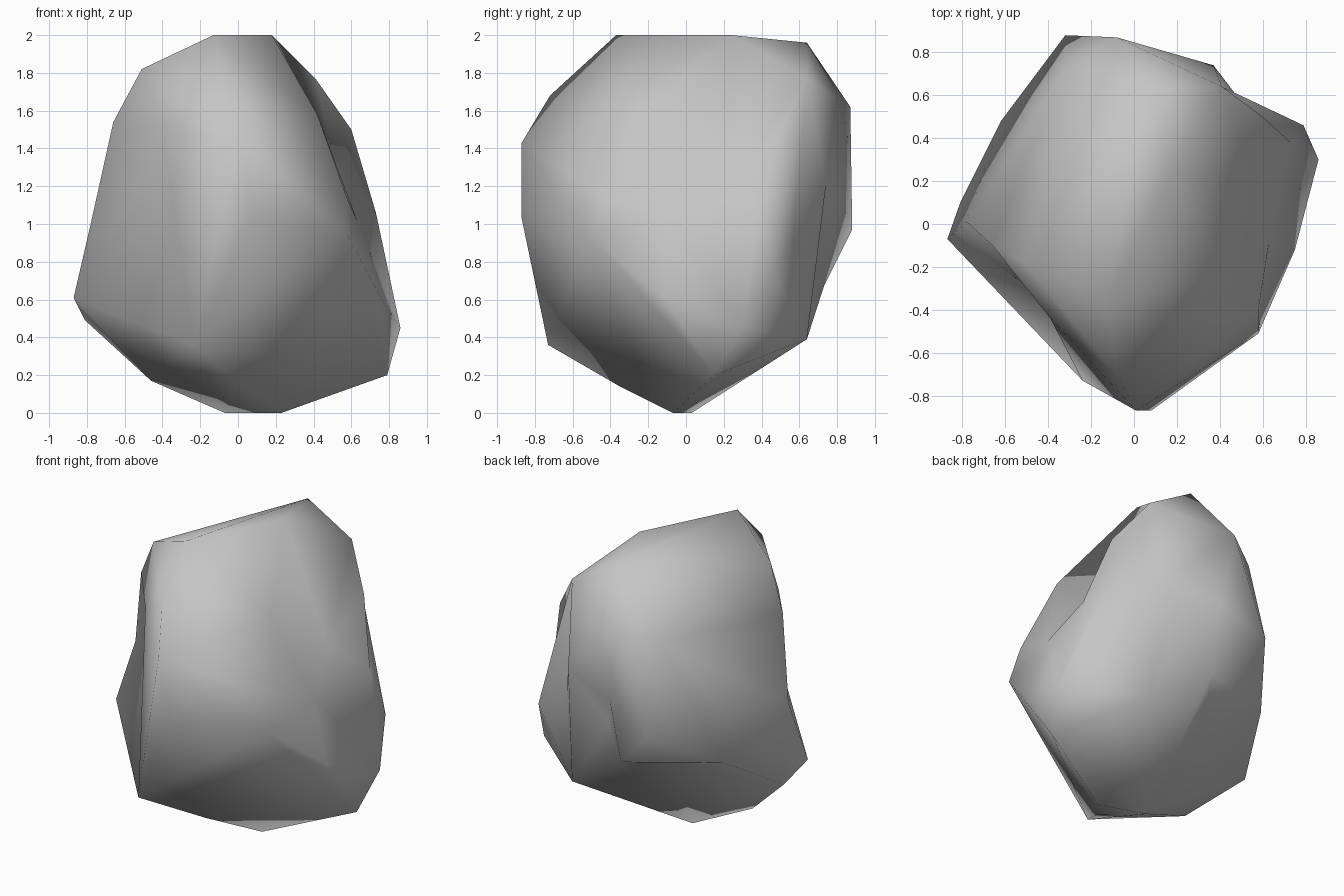
import bpy
import bmesh
from mathutils import Vector

# Remove the default cube only
default_cube = bpy.data.objects.get("Cube")
if default_cube:
    bpy.data.objects.remove(default_cube, do_unlink=True)


def make_material(name, color):
    material = bpy.data.materials.new(name)
    material.use_nodes = True
    material.diffuse_color = color
    material.node_tree.nodes["Principled BSDF"].inputs["Base Color"].default_value = color
    return material


def wrap_stone(mesh, corners, hollows):
    """Wrap a hull around the corners, then sink the hollows into it.

    Each hollow is first pushed outwards from the middle by its own factor,
    so that the hull picks it up, and is moved to its true place afterwards.
    """
    middle = Vector((0, 0, 1))
    for corner in corners:
        mesh.verts.new(corner)
    sunken = []
    for place, push in hollows:
        place = Vector(place)
        vert = mesh.verts.new(middle.lerp(place, push))
        sunken.append((vert, place))
    hull = bmesh.ops.convex_hull(mesh, input=mesh.verts)
    for vert, place in sunken:
        vert.co = place
    unused = {item for key in ("geom_interior", "geom_unused") for item in hull[key]
              if isinstance(item, bmesh.types.BMVert)}
    bmesh.ops.delete(mesh, geom=list(unused), context="VERTS")
    bmesh.ops.recalc_face_normals(mesh, faces=mesh.faces)


# Corners of the boulder, grouped by region
crown = [(-.13, -.37, 2), (.18, .24, 2), (.08, .64, 1.96), (-.51, -.18, 1.82)]
shoulder = [(.41, .64, 1.77), (-.07, -.72, 1.68), (-.08, .87, 1.62), (-.32, .72, 1.56),
            (-.66, -.1, 1.54), (.6, .5, 1.5), (.42, -.24, 1.58),
            (.47, -.3, 1.42), (.01, -.87, 1.43)]
waist = [(.37, .74, 1.2), (.58, -.4, 1.13), (.08, -.87, 1.03),
         (-.32, .88, .97), (.58, -.51, .94)]
flank = [(.79, .46, .75), (-.62, .48, .73), (.75, -.12, .62), (-.87, -.07, .61),
         (-.81, .1, .49), (.86, .3, .45), (.41, .64, .39), (-.24, -.73, .36)]
foot = [(.1, .37, .25), (.79, .15, .2), (-.46, -.06, .17), (0, -.35, .14),
        (.23, -.07, 0), (-.07, .03, 0)]

# Hollows with their outward push
left_side = [((.73, .38, 1.06), 1.08), ((.53, .22, 1.24), 1.35), ((.63, -.08, 1.02), 1.17)]
back_overhang = [((0, .82, 1.12), 1.04), ((-.02, .73, .67), 1.1), ((-.2, .44, .6), 1.22),
                 ((.15, .62, .85), 1.25), ((.5, .57, .94), 1.11)]
right_side = [((-.78, .01, 1), 1.1), ((-.39, -.44, 1.5), 1.1),
              ((-.37, -.46, .94), 1.14), ((-.45, -.31, 1.2), 1.25)]

# Boulder object with soft shading
stone = bmesh.new()
wrap_stone(stone, crown + shoulder + waist + flank + foot,
           left_side + back_overhang + right_side)
boulder_mesh = bpy.data.meshes.new("boulder")
stone.to_mesh(boulder_mesh)
stone.free()
boulder = bpy.data.objects.new("boulder", boulder_mesh)
bpy.context.scene.collection.objects.link(boulder)
boulder_mesh.materials.append(make_material("stone grey", (.56, .56, .56, 1)))
boulder_mesh.shade_smooth()
